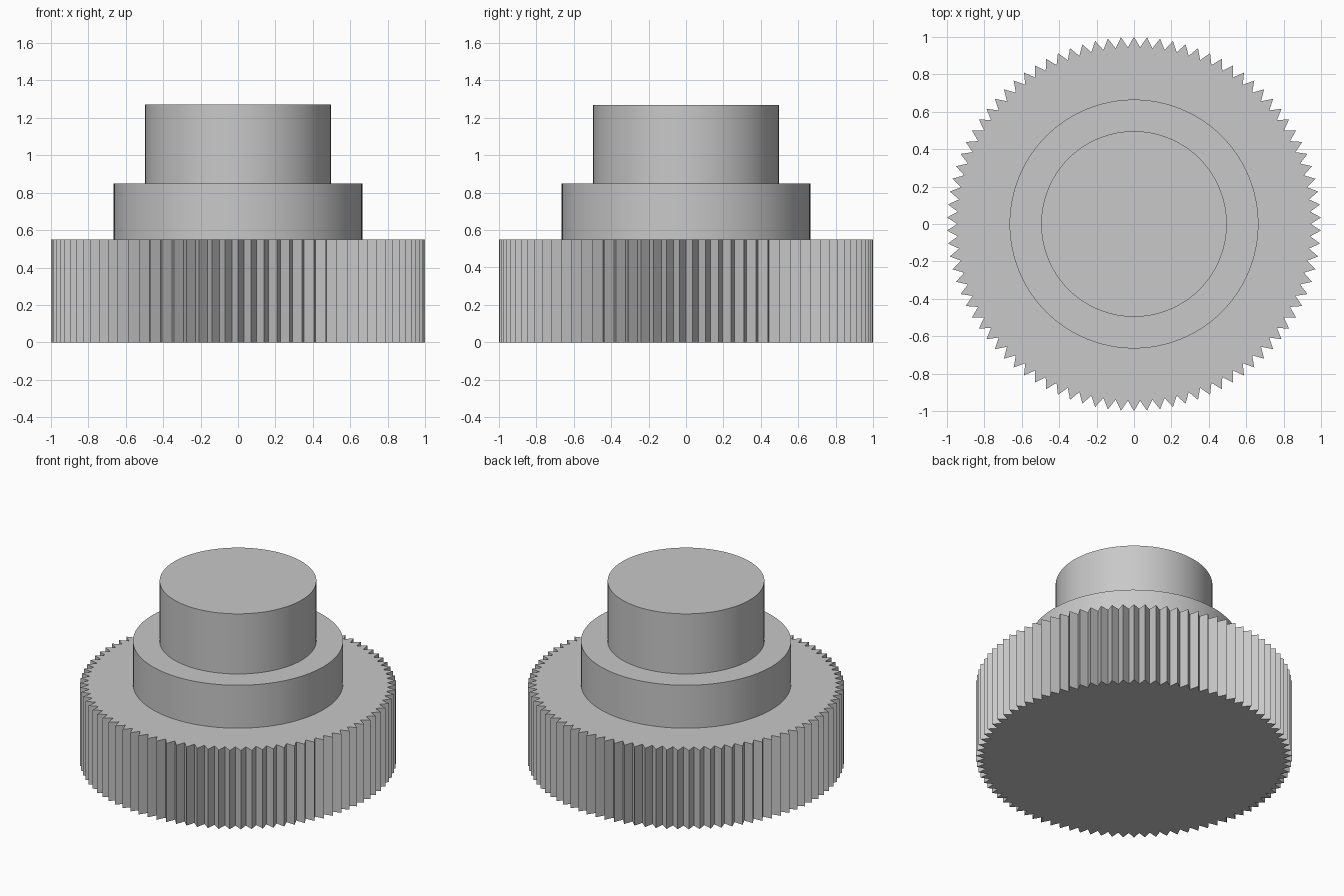
import bpy
import bmesh
from math import cos, sin, pi

cube = bpy.data.objects.get("Cube")
if cube:
    bpy.data.objects.remove(cube, do_unlink=True)

# Single plain grey for the whole part
GREY = (0.58, 0.58, 0.58, 1.0)
grey = bpy.data.materials.new("plain_grey")
grey.diffuse_color = GREY
grey.use_nodes = True
grey.node_tree.nodes["Principled BSDF"].inputs["Base Color"].default_value = GREY


def extruded_disc(name, radii, bottom, top):
    """Extrude a closed outline, given as one radius per corner, from bottom to top."""
    bm = bmesh.new()
    step = 2 * pi / len(radii)
    outline = [bm.verts.new((r * sin(i * step), r * cos(i * step), bottom))
               for i, r in enumerate(radii)]
    base = bm.faces.new(outline)
    result = bmesh.ops.extrude_face_region(bm, geom=[base], use_keep_orig=True)
    raised = [v for v in result["geom"] if isinstance(v, bmesh.types.BMVert)]
    bmesh.ops.translate(bm, vec=(0, 0, top - bottom), verts=raised)
    bmesh.ops.recalc_face_normals(bm, faces=bm.faces)
    mesh = bpy.data.meshes.new(name)
    bm.to_mesh(mesh)
    bm.free()
    mesh.materials.append(grey)
    obj = bpy.data.objects.new(name, mesh)
    bpy.context.collection.objects.link(obj)
    return obj


def smooth(obj):
    bpy.ops.object.select_all(action="DESELECT")
    obj.select_set(True)
    bpy.context.view_layer.objects.active = obj
    bpy.ops.object.shade_smooth_by_angle(angle=pi / 6)


# Toothed wheel: pointed teeth alternating tip and root, flat shaded
TEETH = 90
extruded_disc("toothed_wheel", [1.0, 0.944] * TEETH, 0.0, 0.55)

# Stepped round hub
SEGMENTS = 96
smooth(extruded_disc("hub_collar", [0.665] * SEGMENTS, 0.55, 0.85))
smooth(extruded_disc("hub_boss", [0.496] * SEGMENTS, 0.85, 1.27))
